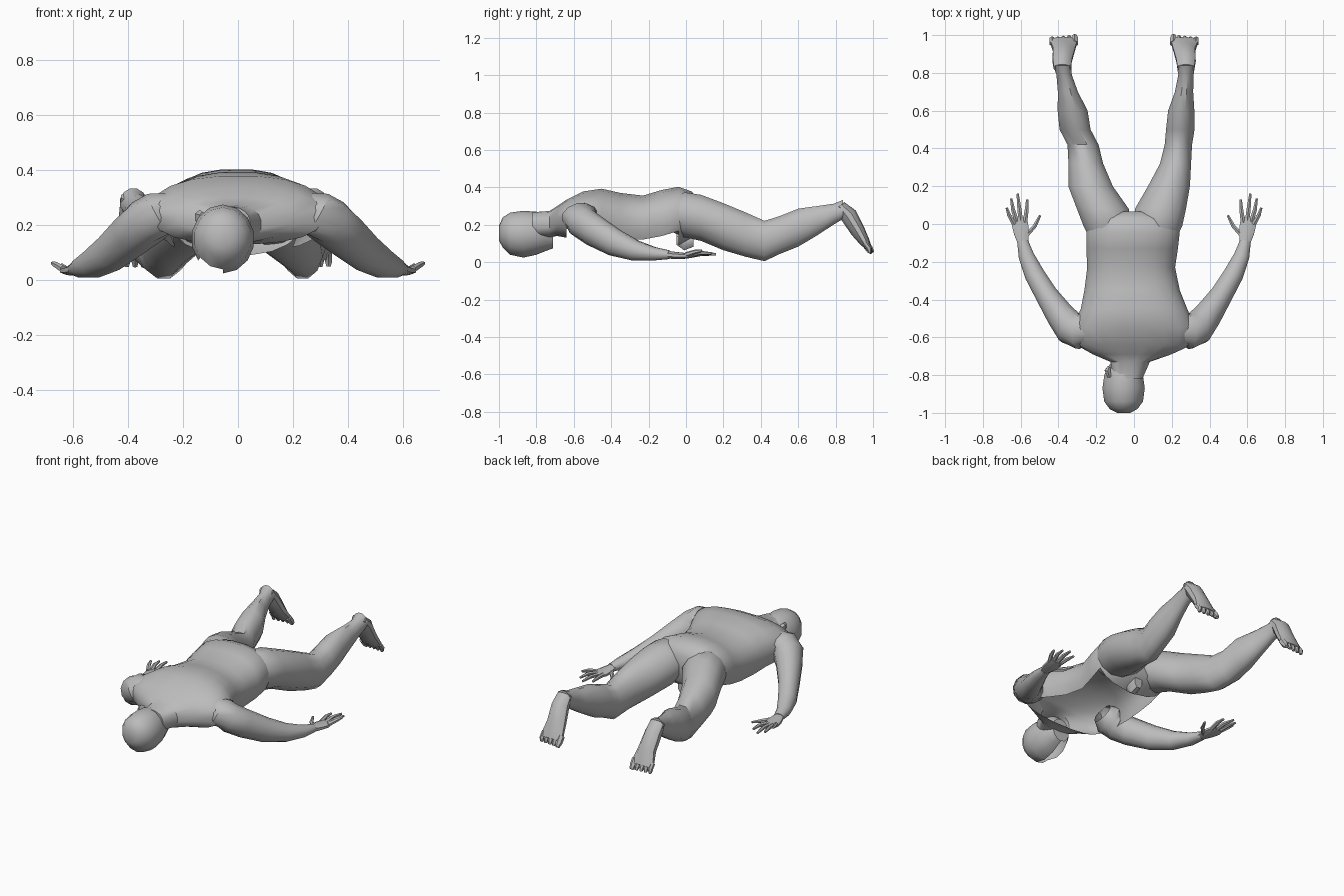
import bpy, bmesh, math
from mathutils import Vector

cube = bpy.data.objects.get("Cube")
if cube:
    bpy.data.objects.remove(cube, do_unlink=True)

grey = bpy.data.materials.new("plain grey")
grey.use_nodes = True
grey.diffuse_color = (0.5, 0.5, 0.5, 1)
grey.node_tree.nodes["Principled BSDF"].inputs["Base Color"].default_value = (0.5, 0.5, 0.5, 1)


def loft(name, rings, sides=12, upright=False, mirror=False, power=1.0, root_cap=True, hole=None):
    """Skin elliptical rings (x, y, z, half width, half height) along a path.
    Faces for which hole(face) is true are left open."""
    bm = bmesh.new()
    centres = [Vector(r[:3]) for r in rings]
    loops = []
    for i, r in enumerate(rings):
        along = centres[min(i + 1, len(rings) - 1)] - centres[max(i - 1, 0)]
        if upright:
            along = Vector((0, 1, 0))
        side = along.cross(Vector((0, 0, 1))).normalized()
        up = side.cross(along).normalized()
        loop = []
        for k in range(sides):
            a = math.tau * (k + 0.5) / sides
            c, s = (math.copysign(abs(f) ** power, f) for f in (math.cos(a), math.sin(a)))
            loop.append(bm.verts.new(centres[i] + side * r[3] * c + up * r[4] * s))
        loops.append(loop)
    for a, b in zip(loops, loops[1:]):
        for k in range(sides):
            n = (k + 1) % sides
            bm.faces.new((a[k], a[n], b[n], b[k]))
    root = bm.faces.new(loops[0])
    bm.faces.new(loops[-1])
    if mirror:
        for v in bm.verts:
            v.co.x = -v.co.x
    bmesh.ops.recalc_face_normals(bm, faces=bm.faces)
    gone = [f for f in bm.faces if hole and hole(f)]
    if not root_cap:
        gone.append(root)
    bmesh.ops.delete(bm, geom=gone, context='FACES')
    mesh = bpy.data.meshes.new(name)
    bm.to_mesh(mesh)
    bm.free()
    mesh.materials.append(grey)
    ob = bpy.data.objects.new(name, mesh)
    bpy.context.collection.objects.link(ob)


def slices(rows):
    """Turn (y, x, half width, top, bottom) rows into rings."""
    return [(x, y, (t + b) / 2, w, (t - b) / 2) for y, x, w, t, b in rows]


def open_belly(f):
    c = f.calc_center_median()
    return f.normal.z < -.7 and -.6 < c.y < -.03


def open_cheek(f):
    c = f.calc_center_median()
    return f.normal.z < -.55 and c.x < -.05 and -.95 < c.y < -.72


# Torso and neck, a shell with an open underside
loft("torso", slices([
    (-.82, -.035, .08, .268, .13), (-.73, -.02, .105, .275, .13),
    (-.69, -.01, .21, .3, .14), (-.64, 0, .31, .335, .13),
    (-.55, 0, .33, .38, .09), (-.45, 0, .285, .395, .06),
    (-.35, -.01, .255, .372, .045), (-.23, -.015, .235, .358, .045),
    (-.13, -.01, .245, .388, .06), (-.04, -.005, .25, .405, .09),
    (.03, -.01, .22, .38, .13), (.065, -.01, .12, .335, .17)]),
    20, True, power=.85, hole=open_belly)
loft("groin", slices([(-.05, 0, .03, .16, .09), (-.01, 0, .04, .16, .06),
                      (.04, 0, .03, .16, .08)]), 8, True)

# Head, face down, and the ear turned upward
loft("head", slices([
    (-1.0, -.055, .035, .195, .115), (-.98, -.055, .075, .24, .08),
    (-.94, -.055, .105, .265, .04), (-.87, -.055, .115, .275, .025),
    (-.80, -.055, .105, .27, .04), (-.75, -.05, .085, .255, .06),
    (-.71, -.045, .06, .22, .075)]), 14, True, hole=open_cheek)
loft("right_ear", [(-.13, -.81, .225, .012, .025), (-.14, -.775, .23, .018, .026),
                   (-.13, -.755, .23, .01, .014)], 6)

# Legs: shared heights, own sideways placement
heights = [(-.1, .33, .17), (-.01, .378, .13), (.08, .365, .11), (.2, .32, .06),
           (.32, .27, .025), (.42, .225, .002), (.5, .25, .04), (.6, .29, .08),
           (.7, .303, .14), (.79, .315, .2), (.84, .335, .23)]
placement = {
    "left": [(.13, .085), (.13, .13), (.14, .14), (.185, .115), (.22, .085), (.235, .075),
             (.245, .078), (.25, .072), (.265, .05), (.275, .042), (.275, .05)],
    "right": [(-.14, .085), (-.14, .132), (-.165, .142), (-.23, .122), (-.255, .095), (-.27, .085),
              (-.312, .085), (-.325, .082), (-.35, .055), (-.37, .042), (-.38, .05)],
}
foot = [(.825, .305, .047, .027), (.87, .25, .054, .046), (.92, .165, .06, .039),
        (.955, .11, .072, .028), (.975, .08, .072, .018)]
for name, rows in placement.items():
    loft(name + "_leg", slices([(y, x, w, t, b) for (y, t, b), (x, w) in zip(heights, rows)]),
         12, True, root_cap=False)
    out = 1 if name == "left" else -1
    ankle = rows[-1][0]
    loft(name + "_foot", [(ankle - out * .008 * (y > .9), y, z, w, h) for y, z, w, h in foot], 10)
    # Toes, big toe on the inner side
    for i in range(5):
        x = ankle + out * (i * .03 - .066)
        r = .02 if i == 0 else .015
        end = .997 - .004 * i
        loft(name + "_toe", [(x, .955, .105, r, r), (x, .98, .072, r, r),
                             (x, end, .05, r * .6, r * .6)], 6)

# Arms and hands, mirrored
arm = [(.235, -.565, .265, .065, .06), (.285, -.565, .242, .1, .085), (.335, -.55, .21, .092, .088),
       (.385, -.49, .168, .078, .085), (.46, -.38, .104, .062, .074), (.525, -.27, .062, .055, .056),
       (.57, -.17, .045, .043, .037), (.59, -.09, .04, .03, .024)]
palm = [(.588, -.1, .04, .03, .022), (.595, -.05, .036, .043, .02),
        (.604, 0, .034, .047, .016), (.608, .035, .036, .038, .012)]
fingers = {
    "thumb": ((.575, -.065, .035), (.525, -.01, .03), (.497, .045, .035)),
    "index_finger": ((.577, .01, .036), (.568, .075, .045), (.565, .13, .042)),
    "middle_finger": ((.6, .02, .036), (.608, .09, .047), (.616, .16, .042)),
    "ring_finger": ((.622, .015, .037), (.64, .075, .05), (.65, .135, .047)),
    "little_finger": ((.635, .0, .04), (.66, .045, .055), (.674, .085, .062)),
}
for name, flip in (("left", False), ("right", True)):
    loft(name + "_arm", arm, 12, mirror=flip, root_cap=False)
    loft(name + "_palm", palm, 8, mirror=flip)
    for part, path in fingers.items():
        rings = [(*p, r, r) for p, r in zip(path, (.014, .012, .007))]
        loft(name + "_" + part, rings, 6, mirror=flip)

# Soft shading with sharp creases kept
bpy.ops.object.select_all(action='DESELECT')
for ob in bpy.context.collection.objects:
    if ob.type == 'MESH':
        ob.select_set(True)
        bpy.context.view_layer.objects.active = ob
bpy.ops.object.shade_smooth_by_angle(angle=math.radians(40))
